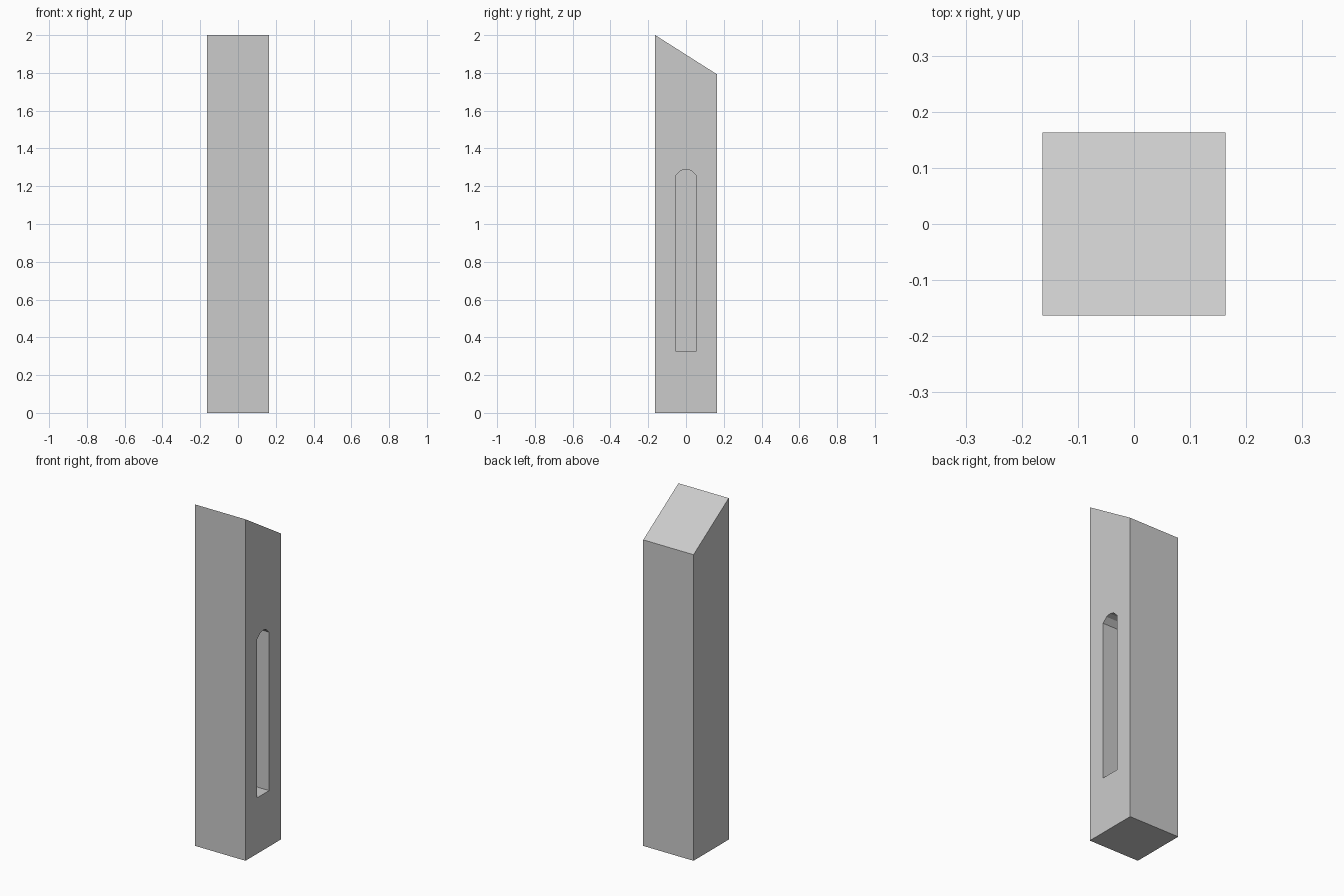
import bpy, bmesh

if "Cube" in bpy.data.objects:
    bpy.data.objects.remove(bpy.data.objects["Cube"])

W = 0.163          # half width of the post
SLOT_W = 0.055     # half width of the slot
SLOT_DEPTH = 0.165


def extruded_profile(name, profile, x0, x1):
    """Extrude a (y, z) outline along x."""
    bm = bmesh.new()
    face = bm.faces.new([bm.verts.new((x0, y, z)) for y, z in profile])
    ext = bmesh.ops.extrude_face_region(bm, geom=[face])
    moved = [g for g in ext["geom"] if isinstance(g, bmesh.types.BMVert)]
    bmesh.ops.translate(bm, verts=moved, vec=(x1 - x0, 0, 0))
    bmesh.ops.recalc_face_normals(bm, faces=bm.faces)
    mesh = bpy.data.meshes.new(name)
    bm.to_mesh(mesh)
    bm.free()
    obj = bpy.data.objects.new(name, mesh)
    bpy.context.collection.objects.link(obj)
    return obj


# Square post with a slanted top
post = extruded_profile("post", [(-W, 0), (W, 0), (W, 1.793), (-W, 2)], -W, W)

# Arched blind slot in the right side
arch = [(SLOT_W, 1.256), (0.028, 1.283), (0, 1.29), (-0.028, 1.283), (-SLOT_W, 1.256)]
cutter = extruded_profile("slot_cutter", [(-SLOT_W, 0.328), (SLOT_W, 0.328)] + arch,
                          W - SLOT_DEPTH, W + 0.1)
cutter.hide_render = True
cutter.hide_set(True)

cut = post.modifiers.new("slot", 'BOOLEAN')
cut.operation = 'DIFFERENCE'
cut.solver = 'EXACT'
cut.object = cutter
